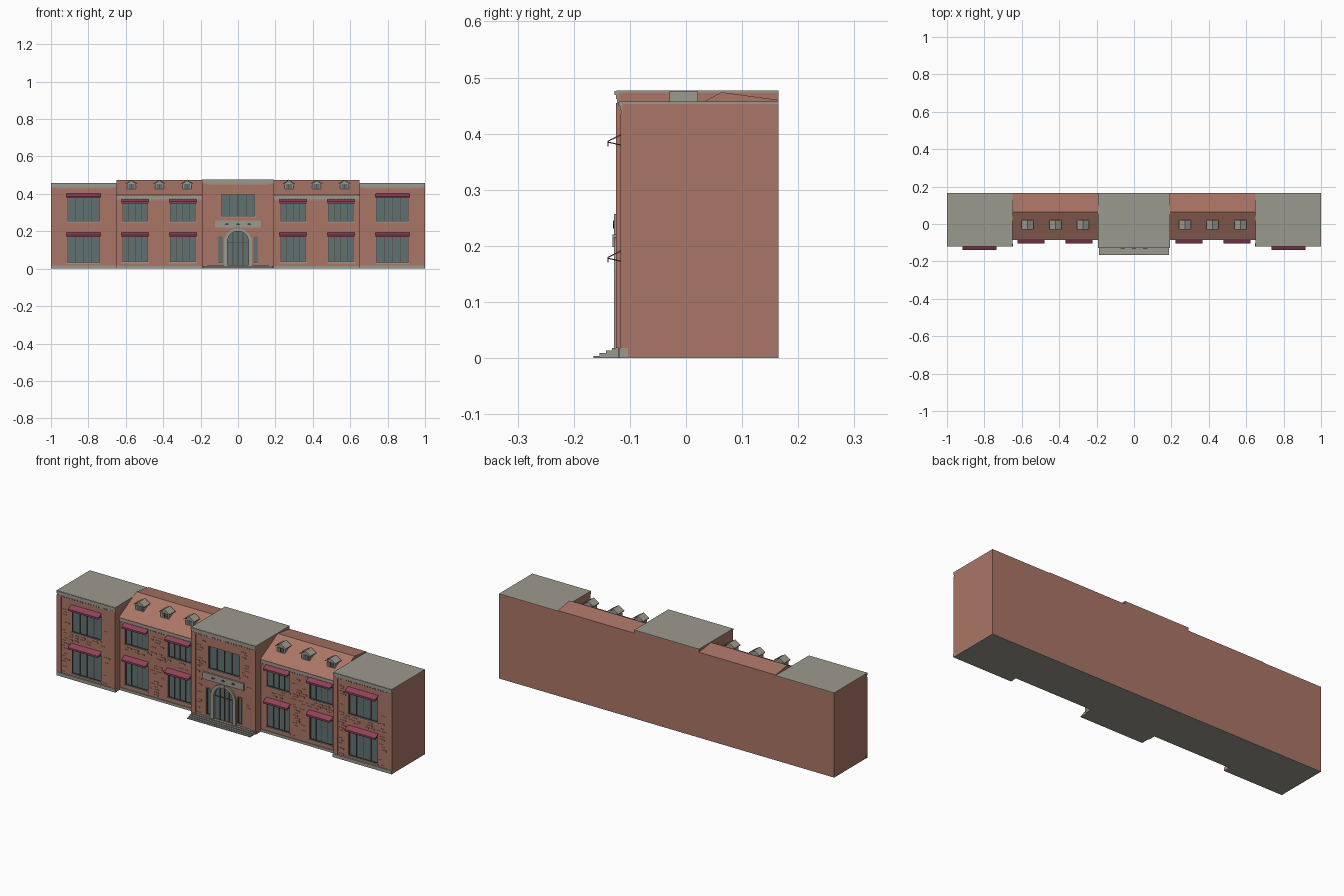
import bpy, bmesh, math, random

random.seed(4)
cube = bpy.data.objects.get("Cube")
if cube:
    bpy.data.objects.remove(cube, do_unlink=True)


def material(name, rgb):
    m = bpy.data.materials.new(name)
    m.use_nodes = True
    m.diffuse_color = (*rgb, 1)
    m.node_tree.nodes["Principled BSDF"].inputs["Base Color"].default_value = (*rgb, 1)
    return m


BRICK = material("red brick", (0.41, 0.18, 0.135))
STONE = material("grey stone", (0.33, 0.32, 0.27))
GLASS = material("blue grey glass", (0.12, 0.165, 0.165))
FRAME = material("dark brown frame", (0.08, 0.06, 0.05))
AWNING = material("crimson canvas", (0.28, 0.055, 0.095))
BACK = 0.165


def finish(name, bm, mat):
    bmesh.ops.recalc_face_normals(bm, faces=bm.faces[:])
    mesh = bpy.data.meshes.new(name)
    bm.to_mesh(mesh)
    bm.free()
    mesh.materials.append(mat)
    ob = bpy.data.objects.new(name, mesh)
    bpy.context.scene.collection.objects.link(ob)
    return ob


def add_prism(bm, points, lo, hi, axis):
    """Extrude a closed outline along x (yz outline) or along y (xz outline)."""
    def place(p, t):
        return (t, p[0], p[1]) if axis == "x" else (p[0], t, p[1])
    a = [bm.verts.new(place(p, lo)) for p in points]
    b = [bm.verts.new(place(p, hi)) for p in points]
    bm.faces.new(a)
    bm.faces.new(b[::-1])
    for i in range(len(a)):
        j = (i + 1) % len(a)
        bm.faces.new((a[i], b[i], b[j], a[j]))


def prisms(name, mat, items, axis):
    bm = bmesh.new()
    for points, lo, hi in items:
        add_prism(bm, points, lo, hi, axis)
    return finish(name, bm, mat)


def boxes(name, mat, items):
    return prisms(name, mat, [([(y0, z0), (y1, z0), (y1, z1), (y0, z1)], x0, x1)
                              for x0, x1, y0, y1, z0, z1 in items], "x")


def both(items):
    """Mirror boxes across x = 0."""
    return items + [(-b[1], -b[0], *b[2:]) for b in items]


def arch(r, base, spring, n=14):
    curve = [(r * math.cos(math.pi * i / n), spring + r * math.sin(math.pi * i / n))
             for i in range(n + 1)]
    return [(r, base)] + curve + [(-r, base)]


def carve(wall, cutter):
    mod = wall.modifiers.new("openings", "BOOLEAN")
    mod.object = cutter
    mod.solver = "EXACT"
    deps = bpy.context.evaluated_depsgraph_get()
    wall.data = bpy.data.meshes.new_from_object(wall.evaluated_get(deps))
    wall.modifiers.clear()
    bpy.data.objects.remove(cutter, do_unlink=True)


# Blocks: x range, front y, top z
WING_Y, LINK_Y, MID_Y = -0.113, -0.078, -0.12
blocks = {"right_wing": (-0.999, -0.65, WING_Y, 0.453),
          "right_link": (-0.65, -0.193, LINK_Y, 0.39),
          "centre_block": (-0.193, 0.193, MID_Y, 0.473),
          "left_link": (0.193, 0.65, LINK_Y, 0.39),
          "left_wing": (0.65, 0.999, WING_Y, 0.453)}

# Windows: centre x, half width, bottom z, top z, wall y, has awning
windows = [(0, 0.092, 0.28, 0.4, MID_Y, False)]
for s in (-1, 1):
    for bottom, top in ((0.03, 0.18), (0.253, 0.387)):
        windows.append((s * 0.825, 0.087, bottom, top, WING_Y, True))
    for x in (0.295, 0.55):
        for bottom, top in ((0.035, 0.18), (0.253, 0.358)):
            windows.append((s * x, 0.068, bottom, top, LINK_Y, True))
    windows.append((s * 0.093, 0.011, 0.03, 0.172, MID_Y, False))
DEEP = 0.01

# Walls with recessed openings
for name, (x0, x1, front, top) in blocks.items():
    wall = boxes(name + "_walls", BRICK, [(x0, x1, front, BACK, 0.002, top)])
    holes = [(x - w, x + w, y - 0.02, y + DEEP, a, b)
             for x, w, a, b, y, _ in windows if x0 < x < x1]
    carve(wall, boxes("window_cutter", BRICK, holes))
    if name == "centre_block":
        carve(wall, prisms("door_cutter", BRICK,
                           [(arch(0.056, 0.019, 0.145), MID_Y - 0.02, MID_Y + DEEP)], "y"))

# Glass, frames, sills and awnings
glass, frames, sills, cloth, rods = [], [], [], [], []
for x, w, a, b, y, shaded in windows:
    g = y + DEEP - 0.003
    glass.append((x - w, x + w, g, y + DEEP + 0.001, a, b))
    t = 0.003
    f = g - 0.003
    frames += [(x - w, x + w, f, g, a, a + t), (x - w, x + w, f, g, b - t, b)]
    bars = 5 if w > 0.05 else 2
    for i in range(bars):
        c = x - w + t / 2 + (2 * w - t) * i / (bars - 1)
        frames.append((c - t / 2, c + t / 2, f, g, a, b))
    if w > 0.05:
        sills.append((x - w - 0.004, x + w + 0.004, y - 0.004, y + 0.002, a - 0.006, a))
    if shaded:
        out, z = y - 0.027, b + 0.014
        cloth.append(([(y, z), (out, z - 0.014), (out, z - 0.024), (out + 0.002, z - 0.024),
                       (out + 0.002, z - 0.015), (y, z - 0.003)], x - w - 0.004, x + w + 0.004))
        for c in (x - w, x + w - 0.002):
            rods.append(([(out + 0.001, z - 0.015), (y, z - 0.021), (y, z - 0.023),
                          (out + 0.001, z - 0.017)], c, c + 0.002))
boxes("window_glass", GLASS, glass)
boxes("window_frames", FRAME, frames)
boxes("window_sills", STONE, sills)
prisms("awnings", AWNING, cloth, "x")
prisms("awning_rods", FRAME, rods, "x")

# Arched entrance
outer, inner = arch(0.076, 0.018, 0.14), arch(0.056, 0.018, 0.145)
prisms("door_arch", STONE, [(outer + inner[::-1], MID_Y - 0.008, MID_Y + 0.002)], "y")
prisms("door_glass", GLASS, [(inner, MID_Y + 0.006, MID_Y + 0.012)], "y")
door_y = (MID_Y + 0.002, MID_Y + 0.006)
boxes("door_frame", FRAME,
      [(x - 0.002, x + 0.002, *door_y, 0.018, z) for x, z in ((-0.027, 0.19), (0, 0.2), (0.027, 0.19))]
      + [(-0.056, 0.056, *door_y, 0.14, 0.144)])
boxes("arch_keystone", STONE, [(-0.008, 0.008, MID_Y - 0.011, MID_Y, 0.198, 0.22)])
boxes("side_light_frames", STONE, both(
    [(x, x + 0.003, MID_Y - 0.003, MID_Y + 0.001, 0.027, 0.175) for x in (0.079, 0.104)]
    + [(0.079, 0.107, MID_Y - 0.003, MID_Y + 0.001, z, z + 0.003) for z in (0.027, 0.172)]))

# Plain stone panel above the door
boxes("stone_panel", STONE, [(-0.123, 0.123, MID_Y - 0.008, MID_Y, 0.219, 0.257)])
prisms("panel_ornaments", FRAME, [
    ([(x - 0.012, 0.238), (x, 0.231), (x + 0.012, 0.238), (x, 0.245)], MID_Y - 0.01, MID_Y - 0.007)
    for x in (-0.06, 0, 0.06)], "y")

# Front steps
boxes("front_steps", STONE, [(-0.188, 0.188, -0.165 + 0.011 * i, -0.09, 0, 0.004 + 0.0047 * i)
                             for i in range(4)])

# Base slab and plinths
boxes("base_slab", STONE, [(x0, x1, y, BACK, 0, 0.003) for x0, x1, y, _ in blocks.values()])
boxes("plinths", STONE, both([(0.648, 1, WING_Y - 0.006, WING_Y + 0.01, 0, 0.018),
                              (0.193, 0.65, LINK_Y - 0.004, LINK_Y + 0.01, 0, 0.014)]))

# Corner pilasters
boxes("corner_pilasters", BRICK, both([
    (0.652, 0.676, WING_Y - 0.004, WING_Y + 0.01, 0.018, 0.435),
    (0.974, 0.999, WING_Y - 0.004, WING_Y + 0.01, 0.018, 0.435),
    (0.166, 0.193, MID_Y - 0.005, MID_Y + 0.01, 0.018, 0.455)]))

# Flat roofs on wings and centre
boxes("flat_roofs", STONE, [(x0, x1, y - 0.004, BACK, top, top + 0.004)
                            for n, (x0, x1, y, top) in blocks.items() if "link" not in n])

# Stepped cornices with dentils
cornice, dentils = [], []
for name, (x0, x1, y, top) in blocks.items():
    for i in range(3):
        z = top - 0.018 + 0.007 * i
        cornice.append((x0, x1, y - 0.003 - 0.002 * i, y + 0.01, z, z + 0.007))
    count = round((x1 - x0) / 0.016)
    for i in range(count):
        x = x0 + (x1 - x0) * (i + 0.5) / count
        dentils.append((x - 0.004, x + 0.004, y - 0.004, y + 0.001, top - 0.025, top - 0.018))
boxes("cornices", STONE, cornice)
boxes("cornice_dentils", STONE, dentils)

# Pitched roofs over the links
slope = [(-0.086, 0.388), (-0.086, 0.392), (0.063, 0.474), (BACK, 0.46), (BACK, 0.388)]
prisms("pitched_roofs", BRICK, [(slope, -0.65, -0.193), (slope, 0.193, 0.65)], "x")

# Dormers
bodies, caps, panes, bars = [], [], [], []
for x in (-0.57, -0.42, -0.272, 0.272, 0.42, 0.57):
    bodies.append(([(x - 0.024, 0.41), (x + 0.024, 0.41), (x + 0.024, 0.455),
                    (x, 0.471), (x - 0.024, 0.455)], -0.024, 0.02))
    caps.append(([(x - 0.032, 0.452), (x, 0.472), (x + 0.032, 0.452),
                  (x + 0.032, 0.456), (x, 0.476), (x - 0.032, 0.456)], -0.029, 0.021))
    panes.append((x - 0.016, x + 0.016, -0.026, -0.023, 0.43, 0.452))
    bars.append((x - 0.0015, x + 0.0015, -0.027, -0.025, 0.43, 0.452))
prisms("dormer_walls", STONE, bodies, "y")
prisms("dormer_roofs", STONE, caps, "y")
boxes("dormer_glass", GLASS, panes)
boxes("dormer_bars", FRAME, bars)

# Raised bricks scattered in courses over the front walls
blocked = [(x - w - 0.008, x + w + 0.008, a - 0.01, b + 0.018, y) for x, w, a, b, y, _ in windows]
blocked.append((-0.13, 0.13, 0, 0.262, MID_Y))
raised = []
for x0, x1, y, top in blocks.values():
    for row in range(int((top - 0.06) / 0.014)):
        z = 0.024 + 0.014 * row
        x = x0 + 0.03 + (row % 2) * 0.012
        while x < x1 - 0.055:
            width = random.choice((0.02, 0.03))
            clear = all(x + width < a or x > b or z + 0.007 < c or z > d
                        for a, b, c, d, wy in blocked if wy == y)
            if clear and random.random() < 0.6:
                raised.append((x, x + width, y - 0.002, y + 0.001, z, z + 0.007))
            x += width + 0.012
boxes("raised_bricks", BRICK, raised)
